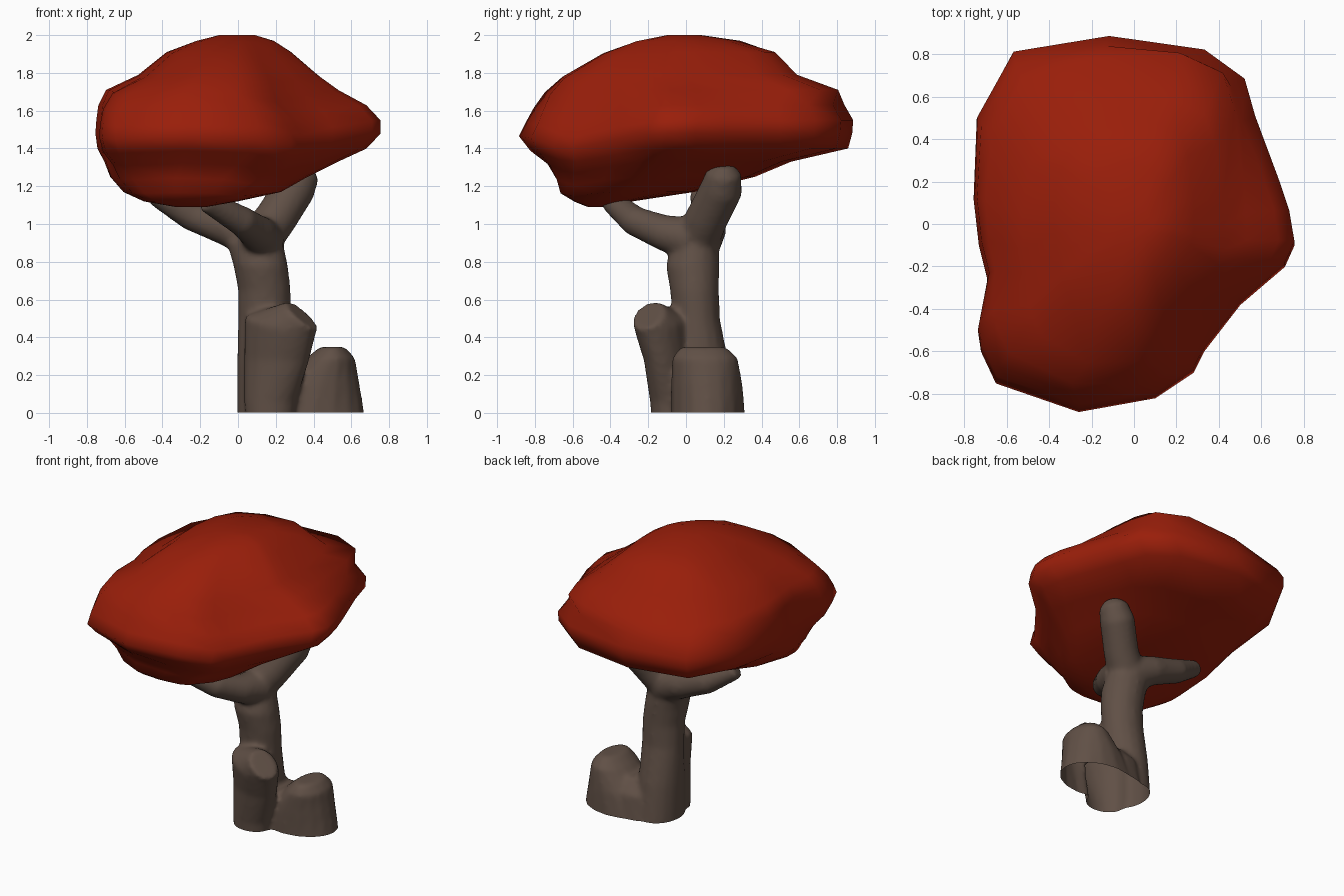
import bpy, bmesh, math
from mathutils import Vector, Matrix

if "Cube" in bpy.data.objects:
    bpy.data.objects.remove(bpy.data.objects["Cube"])


def material(name, rgb):
    m = bpy.data.materials.new(name)
    m.diffuse_color = (*rgb, 1)
    m.use_nodes = True
    m.node_tree.nodes["Principled BSDF"].inputs["Base Color"].default_value = m.diffuse_color
    return m


RED = material("red_leaves", (0.32, 0.013, 0.003))
BARK = material("brown_bark", (0.118, 0.080, 0.061))


def loft(name, rings, mat, sharp=50):
    """Skin a stack of equal-sized point rings, with capped ends."""
    bm = bmesh.new()
    vs = [[bm.verts.new(p) for p in r] for r in rings]
    n = len(vs[0])
    for a, b in zip(vs, vs[1:]):
        for i in range(n):
            j = (i + 1) % n
            bm.faces.new((a[i], a[j], b[j], b[i]))
    bm.faces.new(vs[0][::-1])
    bm.faces.new(vs[-1])
    bmesh.ops.recalc_face_normals(bm, faces=bm.faces)
    me = bpy.data.meshes.new(name)
    bm.to_mesh(me)
    bm.free()
    me.materials.append(mat)
    ob = bpy.data.objects.new(name, me)
    bpy.context.collection.objects.link(ob)
    smooth(ob, sharp)
    return ob


def smooth(ob, sharp):
    bpy.ops.object.select_all(action='DESELECT')
    ob.select_set(True)
    bpy.context.view_layer.objects.active = ob
    bpy.ops.object.shade_smooth_by_angle(angle=math.radians(sharp))


def ring(c, rx, ry, normal=(0, 0, 1), yaw=0, n=16):
    """Ellipse around c, facing along normal, then turned about z."""
    nrm = Vector(normal).normalized()
    u = (Vector((1, 0, 0)) - nrm * nrm.x).normalized()
    v = nrm.cross(u)
    rot = Matrix.Rotation(math.radians(yaw), 3, 'Z')
    return [Vector(c) + rot @ (u * rx * math.cos(t) + v * ry * math.sin(t))
            for t in (2 * math.pi * i / n for i in range(n))]


def branch(name, pts):
    """Round limb along (x, y, z, radius) points."""
    ps = [Vector(p[:3]) for p in pts]
    rings = []
    for i, p in enumerate(ps):
        d = ps[min(i + 1, len(ps) - 1)] - ps[max(i - 1, 0)]
        rings.append(ring(p, pts[i][3], pts[i][3], d))
    return loft(name, rings, BARK, 70)


def upright(name, pts):
    """Stack of level ellipses (x, y, z, rx, ry)."""
    return loft(name, [ring(p[:3], *p[3:]) for p in pts], BARK, 60)


def bump(p, degrees, power):
    """1 in the given plan direction, fading to 0 away from it."""
    return max(0, math.cos(math.atan2(p[1], p[0]) - math.radians(degrees))) ** power


# canopy: plan outline stretched to the extents of each level
outline = [(-.12, .885), (.33, .82), (.52, .68), (.57, .5), (.68, .2), (.73, .05),
           (.755, -.1), (.71, -.2), (.5, -.38), (.33, -.6), (.28, -.7), (.1, -.82),
           (-.26, -.885), (-.65, -.75), (-.72, -.6), (-.735, -.5), (-.69, -.26),
           (-.73, -.1), (-.755, .12), (-.74, .5), (-.57, .81)]
levels = [  # z, x min, x max, y min, y max, how much of the outline is kept
    (1.09, -.33, -.17, -.52, -.38, .0),
    (1.12, -.50, .00, -.59, -.28, .0),
    (1.17, -.61, .23, -.67, .05, .1),
    (1.25, -.68, .37, -.70, .37, .3),
    (1.33, -.71, .53, -.75, .56, .55),
    (1.40, -.745, .68, -.83, .86, .85),
    (1.48, -.755, .755, -.885, .88, 1.),
    (1.55, -.75, .755, -.85, .885, 1.),
    (1.63, -.74, .68, -.81, .84, .9),
    (1.71, -.70, .53, -.76, .78, .7),
    (1.79, -.53, .42, -.67, .57, .5),
    (1.91, -.38, .28, -.45, .46, .4),
    (1.97, -.22, .19, -.27, .29, .2),
    (2.00, -.10, .09, -.10, .08, .0)]
rings = []
for z, x0, x1, y0, y1, keep in levels:
    r = []
    for px, py in outline:
        p = Vector((px / .755, py / .885))
        # fuller shoulder at the back right, sagging rim at the front right
        full = 1 + (.2 * bump(p, 45, 8) if 1.65 < z < 1.95 else 0)
        sag = .08 * bump(p, -55, 10) + .03 * bump(p, -133, 8)
        p = p.normalized().lerp(p, keep) * full
        r.append(((x0 + x1) / 2 + p.x * (x1 - x0) / 2,
                  (y0 + y1) / 2 + p.y * (y1 - y0) / 2,
                  z - sag * math.sin(math.pi * (z - 1.09) / .91)))
    rings.append(r)
loft("canopy", rings, RED, 80)

# trunk
wood = [upright("trunk", [
    (.14, .08, -.08, .145, .18), (.14, .08, 0, .145, .18), (.14, .07, .25, .145, .16),
    (.14, .055, .5, .14, .125), (.14, .045, .65, .14, .13), (.12, .035, .78, .145, .142),
    (.09, .05, .9, .15, .125), (.10, .06, .99, .10, .08)])]

# cut stub leaning out at the front, its left side running into the trunk
wood.append(loft("front_stub", [
    ring((.17, -.09, -.08), .12, .09), ring((.17, -.08, .06), .14, .11, yaw=-10),
    ring((.205, -.10, .28), .18, .115, yaw=-20),
    ring((.225, -.13, .47), .205, .13, (.25, -.1, 1), yaw=-25),
    ring((.34, -.20, .515), .11, .09, (.65, -.1, .7), yaw=-20)], BARK))

# low stump beside the trunk, and the root that ties them together
wood.append(upright("side_stump", [
    (.40, .115, -.08, .28, .20), (.40, .115, 0, .27, .197), (.435, .11, .15, .21, .19),
    (.49, .10, .29, .13, .175), (.50, .09, .35, .065, .12)]))
wood.append(upright("joining_root", [
    (.27, .11, -.08, .22, .19), (.29, .10, .16, .20, .17), (.30, .09, .25, .16, .10)]))

# three limbs under the canopy
wood.append(branch("left_branch", [(.11, .07, .91, .12), (-.05, .12, .975, .095),
                                   (-.25, .12, 1.045, .08), (-.45, .07, 1.16, .055)]))
wood.append(branch("front_branch", [(.13, .03, .92, .12), (.10, -.12, .955, .095),
                                    (.02, -.27, 1.015, .08), (-.17, -.40, 1.125, .06)]))
wood.append(branch("right_branch", [(.10, .05, .90, .12), (.20, .11, 1.03, .113),
                                    (.30, .19, 1.19, .113), (.34, .20, 1.27, .095),
                                    (.35, .20, 1.31, .05)]))

# grow all the wood together into one skin
bpy.ops.object.select_all(action='DESELECT')
for o in wood:
    o.select_set(True)
bpy.context.view_layer.objects.active = wood[0]
bpy.ops.object.join()
trunk = wood[0]
m = trunk.modifiers.new("merge", 'REMESH')
m.mode = 'VOXEL'
m.voxel_size = .016
m = trunk.modifiers.new("soften", 'SMOOTH')
m.iterations = 8
bpy.ops.object.modifier_apply(modifier="merge")
bpy.ops.object.modifier_apply(modifier="soften")

# cut it open at the ground
bm = bmesh.new()
bm.from_mesh(trunk.data)
bmesh.ops.bisect_plane(bm, geom=bm.verts[:] + bm.edges[:] + bm.faces[:],
                       plane_co=(0, 0, .003), plane_no=(0, 0, 1), clear_inner=True)
bm.to_mesh(trunk.data)
bm.free()
smooth(trunk, 50)
